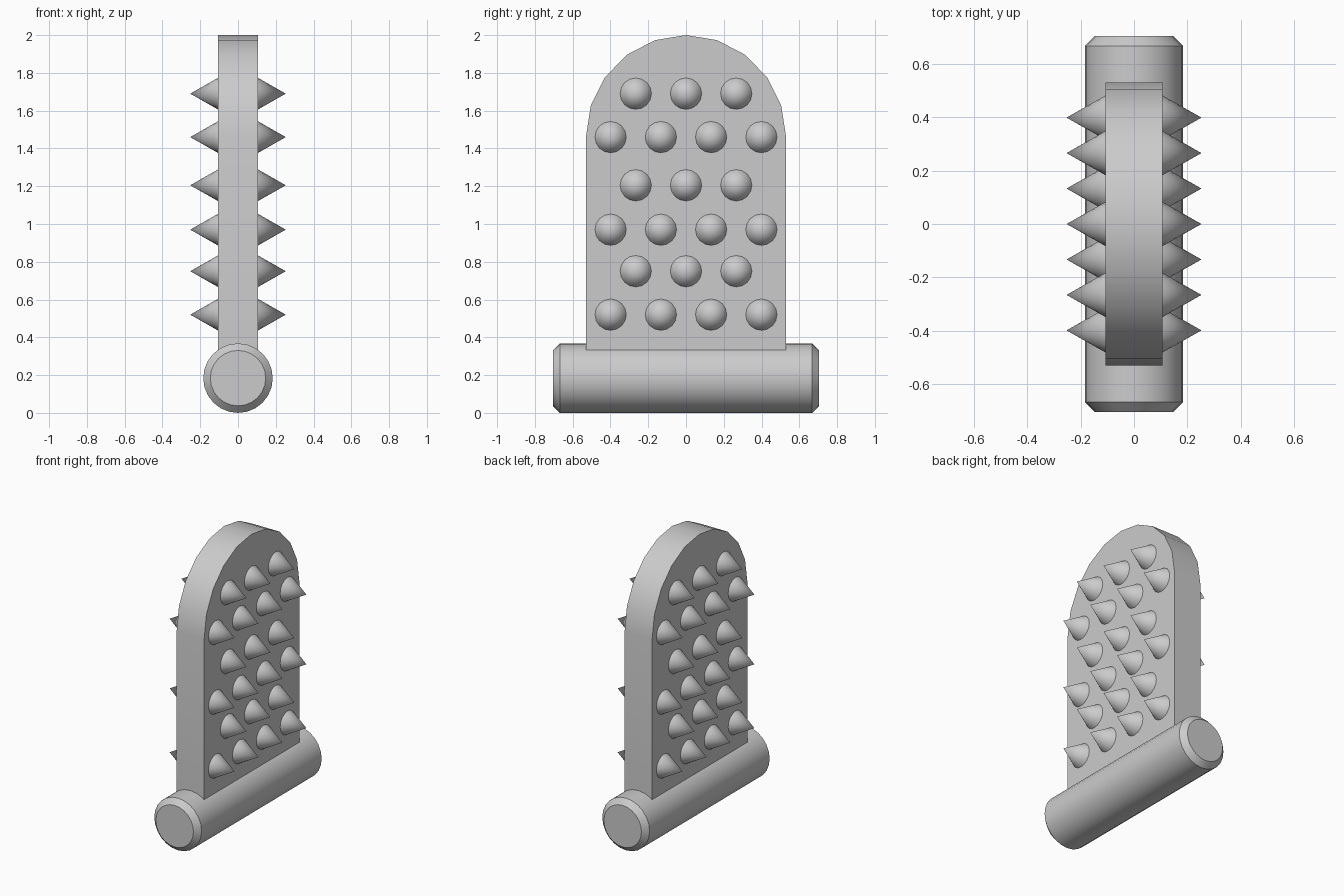
import bpy, bmesh
from math import sin, cos, pi, radians
from mathutils import Matrix

cube = bpy.data.objects.get("Cube")
if cube:
    bpy.data.objects.remove(cube, do_unlink=True)

grey = bpy.data.materials.new("plain grey")
grey.use_nodes = True
colour = (0.6, 0.6, 0.6, 1)
grey.diffuse_color = colour
grey.node_tree.nodes["Principled BSDF"].inputs["Base Color"].default_value = colour


def finish(name, bm):
    """Turn a bmesh into a smooth-shaded object with crisp edges."""
    bmesh.ops.recalc_face_normals(bm, faces=bm.faces)
    mesh = bpy.data.meshes.new(name)
    bm.to_mesh(mesh)
    bm.free()
    obj = bpy.data.objects.new(name, mesh)
    bpy.context.collection.objects.link(obj)
    mesh.materials.append(grey)
    bpy.ops.object.select_all(action='DESELECT')
    obj.select_set(True)
    bpy.context.view_layer.objects.active = obj
    bpy.ops.object.shade_smooth_by_angle(angle=radians(35))
    return obj


HALF = 0.107      # half thickness of the panel
WIDTH = 0.53      # half width of the panel
RADIUS = 0.184    # handle radius

# Upright panel: straight sides with an arched top, extruded along x
bm = bmesh.new()
outline = [(-WIDTH, 0.2), (WIDTH, 0.2)]
outline += [(WIDTH * cos(pi * i / 10), 1.46 + 0.54 * sin(pi * i / 10)) for i in range(11)]
face = bm.faces.new([bm.verts.new((-HALF, y, z)) for y, z in outline])
side = bmesh.ops.extrude_face_region(bm, geom=[face])
bmesh.ops.translate(bm, vec=(2 * HALF, 0, 0),
                    verts=[v for v in side["geom"] if isinstance(v, bmesh.types.BMVert)])
finish("panel", bm)

# Horizontal handle with chamfered ends, running along y
bm = bmesh.new()
bmesh.ops.create_cone(bm, cap_ends=True, segments=24, radius1=RADIUS, radius2=RADIUS,
                      depth=1.41,
                      matrix=Matrix.Translation((0, 0, RADIUS)) @ Matrix.Rotation(pi / 2, 4, 'X'))
rims = [e for e in bm.edges if abs(e.verts[0].co.y - e.verts[1].co.y) < 0.01]
bmesh.ops.bevel(bm, geom=rims, offset=0.037, segments=1, affect='EDGES')
finish("handle", bm)

# Staggered rows of conical spikes on both faces
rows = [0.52, 0.75, 0.97, 1.205, 1.46, 1.69]
for label, sign in (("left", 1), ("right", -1)):
    bm = bmesh.new()
    for r, z in enumerate(rows):
        count = 3 if r % 2 else 4
        for i in range(count):
            y = 0.266 * (i - (count - 1) / 2)
            place = Matrix.Translation((sign * (HALF + 0.073), y, z))
            bmesh.ops.create_cone(bm, cap_ends=True, segments=16, radius1=0.083, radius2=0,
                                  depth=0.146,
                                  matrix=place @ Matrix.Rotation(sign * pi / 2, 4, 'Y'))
    bmesh.ops.remove_doubles(bm, verts=bm.verts, dist=0.0005)
    finish(label + "_spikes", bm)
